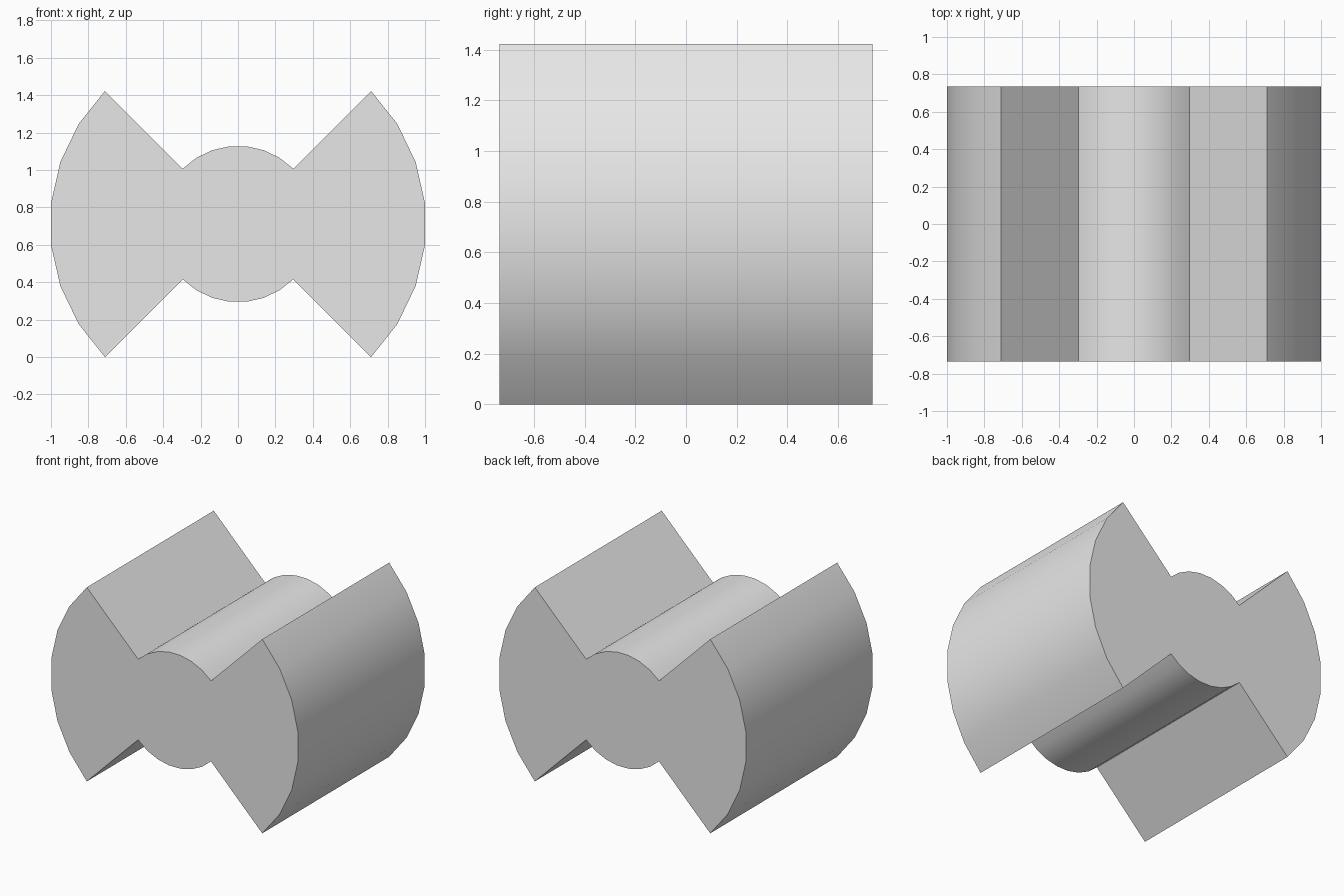
import bpy
import bmesh
from math import sin, cos, pi, radians

old = bpy.data.objects.get("Cube")
if old:
    bpy.data.objects.remove(old, do_unlink=True)

OUTER_R, INNER_R = 1.006, 0.418
HALF_DEPTH = 0.735
CENTRE_Z = OUTER_R * sin(pi / 4)
SEGMENTS = 7

# Plain grey material
grey = bpy.data.materials.new("light_grey")
grey.use_nodes = True
colour = (0.8, 0.8, 0.8, 1)
grey.diffuse_color = colour
grey.node_tree.nodes["Principled BSDF"].inputs["Base Color"].default_value = colour

# Bow-tie profile: four quarter arcs, alternating wide and narrow radius
profile = []
for quarter in range(4):
    radius = INNER_R if quarter % 2 else OUTER_R
    for i in range(SEGMENTS + 1):
        a = quarter * pi / 2 - pi / 4 + i * pi / 2 / SEGMENTS
        profile.append((radius * cos(a), CENTRE_Z + radius * sin(a)))

# Extrude the profile from front to back
bm = bmesh.new()
front = bm.faces.new([bm.verts.new((x, -HALF_DEPTH, z)) for x, z in profile])
result = bmesh.ops.extrude_face_region(bm, geom=[front], use_keep_orig=True)
back_verts = [v for v in result["geom"] if isinstance(v, bmesh.types.BMVert)]
bmesh.ops.translate(bm, verts=back_verts, vec=(0, 2 * HALF_DEPTH, 0))
bmesh.ops.recalc_face_normals(bm, faces=bm.faces)

mesh = bpy.data.meshes.new("double_sector_block")
bm.to_mesh(mesh)
bm.free()
mesh.materials.append(grey)
block = bpy.data.objects.new("double_sector_block", mesh)
bpy.context.collection.objects.link(block)

# Smooth arcs, crisp corners
bpy.ops.object.select_all(action="DESELECT")
block.select_set(True)
bpy.context.view_layer.objects.active = block
bpy.ops.object.shade_smooth_by_angle(angle=radians(30))
